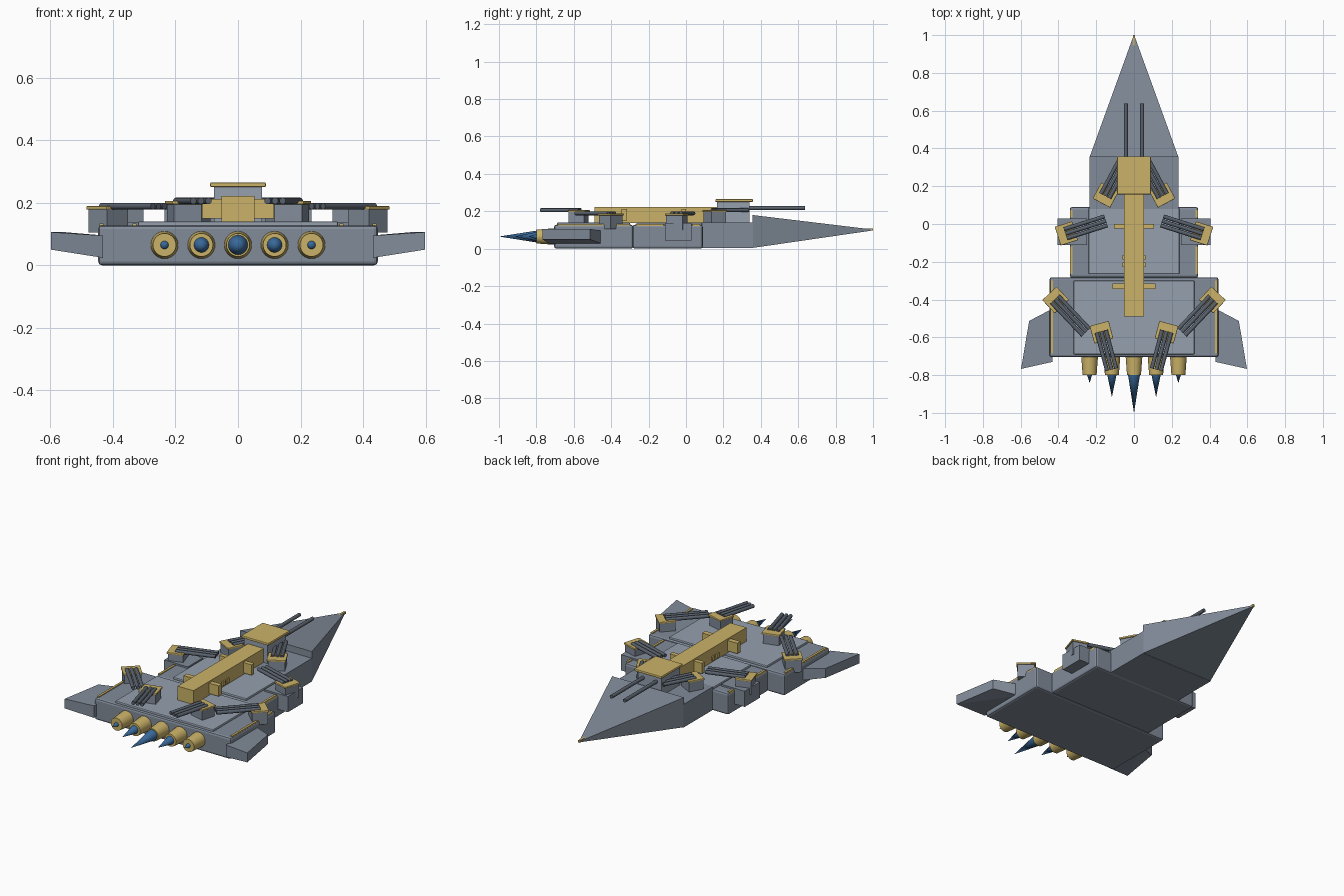
import bpy, bmesh
from math import atan2, radians
from mathutils import Matrix, Vector

if "Cube" in bpy.data.objects:
    bpy.data.objects.remove(bpy.data.objects["Cube"])


def material(name, col):
    m = bpy.data.materials.new(name)
    m.diffuse_color = (*col, 1)
    m.use_nodes = True
    m.node_tree.nodes["Principled BSDF"].inputs["Base Color"].default_value = m.diffuse_color
    return m


SLATE = material("slate", (0.22, 0.26, 0.32))
LIGHT = material("light_slate", (0.30, 0.35, 0.42))
DARK = material("dark_metal", (0.10, 0.12, 0.15))
GOLD = material("gold", (0.60, 0.45, 0.14))
BLUE = material("blue", (0.04, 0.14, 0.32))


def finish(bm, name, mat, bevel=0, smooth=False):
    bmesh.ops.recalc_face_normals(bm, faces=bm.faces)
    me = bpy.data.meshes.new(name)
    bm.to_mesh(me)
    bm.free()
    me.materials.append(mat)
    ob = bpy.data.objects.new(name, me)
    bpy.context.collection.objects.link(ob)
    if bevel:
        b = ob.modifiers.new("bevel", 'BEVEL')
        b.width, b.segments = bevel, 2
    if smooth:
        bpy.ops.object.select_all(action='DESELECT')
        ob.select_set(True)
        bpy.context.view_layer.objects.active = ob
        bpy.ops.object.shade_smooth_by_angle(angle=radians(35))
    return ob


def box(name, x, y, z, mat, bevel=0, frame=Matrix()):
    """Box from (min, max) ranges, optionally placed in a local frame."""
    bm = bmesh.new()
    c = Vector([(a + b) / 2 for a, b in (x, y, z)])
    s = [b - a for a, b in (x, y, z)]
    bmesh.ops.create_cube(bm, size=1, matrix=frame @ Matrix.Translation(c) @ Matrix.Diagonal((*s, 1)))
    return finish(bm, name, mat, bevel)


def rod(name, p, q, r1, r2, mat, n=24, frame=Matrix()):
    """Cylinder or cone from p to q."""
    p, q = Vector(p), Vector(q)
    d = q - p
    bm = bmesh.new()
    m = Matrix.Translation((p + q) / 2) @ d.to_track_quat('Z', 'Y').to_matrix().to_4x4()
    bmesh.ops.create_cone(bm, cap_ends=True, segments=n, radius1=r1, radius2=r2,
                          depth=d.length, matrix=frame @ m)
    return finish(bm, name, mat, smooth=True)


def hull_points(name, pts, mat):
    """Convex solid around a few corner points."""
    bm = bmesh.new()
    for p in pts:
        bm.verts.new(p)
    bmesh.ops.convex_hull(bm, input=bm.verts)
    bmesh.ops.dissolve_limit(bm, angle_limit=0.01, verts=bm.verts, edges=bm.edges)
    return finish(bm, name, mat)


# Hull blocks and deck plates
box("rear_hull", (-.447, .447), (-.705, -.282), (0, .128), SLATE, .012)
box("mid_hull", (-.34, .34), (-.285, .09), (0, .128), SLATE, .012)
box("front_hull", (-.235, .235), (.08, .358), (.003, .14), SLATE)
box("rear_deck", (-.32, .32), (-.69, -.30), (.12, .14), LIGHT, .005)
box("mid_deck", (-.24, .24), (-.265, .085), (.12, .14), LIGHT, .005)

# Nose wedge with gold tip
hull_points("nose", [(s * .235, .355, z) for s in (-1, 1) for z in (.004, .18)] +
            [(s * .003, .995, z) for s in (-1, 1) for z in (.097, .103)], SLATE)
box("nose_tip", (-.006, .006), (.9, 1), (.094, .107), GOLD,
    frame=Matrix.Translation((0, 0, .002)))

# Central spine with cross braces
box("spine", (-.052, .052), (-.49, .17), (.138, .222), GOLD)
for i, (y, w, d) in enumerate([(-.33, .115, .015), (-.012, .105, .013)]):
    box(f"spine_brace_{i}", (-w, w), (y - d, y + d), (.15, .212), GOLD)
for i, y in enumerate((-.175, -.215)):
    box(f"spine_rib_{i}", (-.06, .06), (y - .012, y + .012), (.15, .175), GOLD)

# Main forward turret
box("main_turret_base", (-.077, .077), (.165, .34), (.135, .252), LIGHT)
box("main_turret_cap", (-.089, .089), (.157, .358), (.25, .265), GOLD, .004)


def turret(name, x, y, dx, dy, z0, z1, length):
    """Square turret with gold cap and three barrels pointing along (dx, dy)."""
    f = Matrix.Translation((x, y, 0)) @ Matrix.Rotation(atan2(dy, dx) - radians(90), 4, 'Z')
    box(name + "_base", (-.046, .046), (-.042, .044), (z0, z1), SLATE, frame=f)
    box(name + "_cap", (-.052, .052), (-.048, .048), (z1 - .002, z1 + .009), GOLD, .003, f)
    for k in (-1, 0, 1):
        rod(f"{name}_barrel_{k + 1}", (k * .025, -.005, z1 + .009), (k * .025, length, z1 + .009),
            .0105, .0105, DARK, 12, f)


for s, side in ((-1, "left"), (1, "right")):
    rod(f"main_barrel_{side}", (s * .043, .3, .217), (s * .043, .637, .217), .0105, .0105, DARK, 12)
    turret(f"front_turret_{side}", s * .15, .153, -s * .47, .88, .13, .197, .19)
    turret(f"mid_turret_{side}", s * .358, -.05, -s * .95, .30, .10, .18, .22)
    turret(f"rear_turret_{side}", s * .415, -.402, -s * .69, -.73, .105, .18, .235)
    turret(f"stern_turret_{side}", s * .172, -.573, -s * .26, -.96, .125, .197, .205)

    # Side sponsons and gold edge trim
    box(f"sponson_{side}", sorted((s * .25, s * .405)), (-.112, .03), (.045, .138), SLATE)
    box(f"rear_trim_{side}", sorted((s * .43, s * .443)), (-.685, -.30), (.115, .133), GOLD)
    for i, y in enumerate([(-.265, -.12), (.035, .075)]):
        box(f"mid_trim_{side}_{i}", sorted((s * .325, s * .338)), y, (.115, .133), GOLD)

    # Swept wings
    plan = [(.425, -.445, 0), (.555, -.513, 1), (.598, -.767, 1), (.432, -.73, 0)]
    hull_points(f"wing_{side}", [(s * x, y, z) for x, y, t in plan
                                 for z in ((.05, .106) if t else (.024, .095))], SLATE)

# Engines and exhaust cones
for i, (x, r, tip) in enumerate([(-.235, .016, -.842), (-.117, .026, -.917), (0, .033, -1),
                                 (.117, .026, -.917), (.235, .016, -.842)]):
    rod(f"engine_{i}", (x, -.69, .065), (x, -.80, .065), .045, .037, GOLD)
    rod(f"exhaust_{i}", (x, -.79, .065), (x, tip, .065), r, 0, BLUE)
